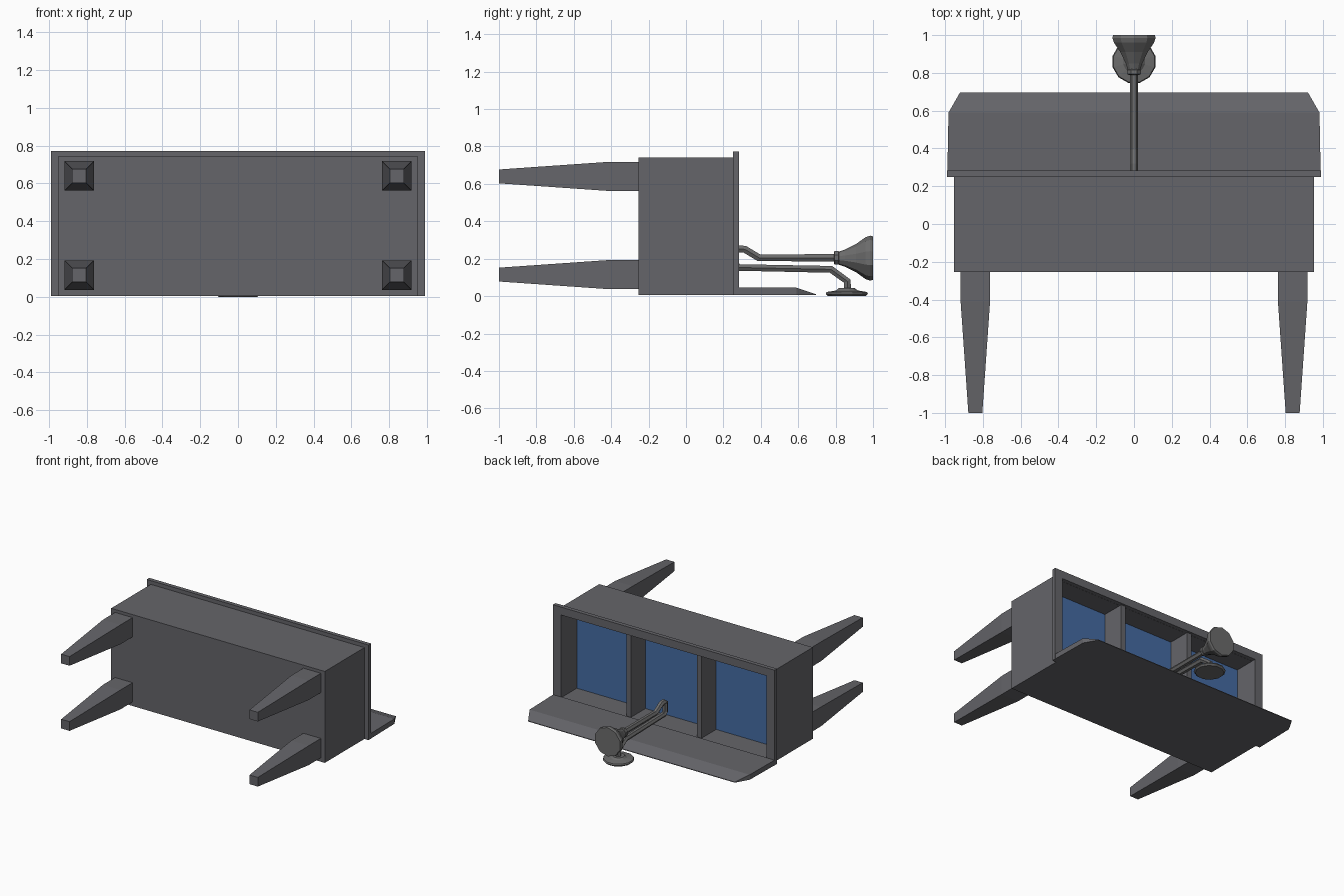
import bpy, bmesh, math
from mathutils import Vector, Matrix

if "Cube" in bpy.data.objects:
    bpy.data.objects.remove(bpy.data.objects["Cube"])


def material(name, rgb):
    m = bpy.data.materials.new(name)
    m.diffuse_color = (*rgb, 1)
    m.use_nodes = True
    m.node_tree.nodes["Principled BSDF"].inputs["Base Color"].default_value = m.diffuse_color
    return m


dark = material("dark_grey", (0.13, 0.13, 0.143))
metal = material("pipe_grey", (0.15, 0.15, 0.15))
blue = material("basin_blue", (0.06, 0.15, 0.37))


def finish(name, bm, mat):
    bmesh.ops.recalc_face_normals(bm, faces=bm.faces)
    me = bpy.data.meshes.new(name)
    bm.to_mesh(me)
    bm.free()
    ob = bpy.data.objects.new(name, me)
    bpy.context.collection.objects.link(ob)
    me.materials.append(mat)
    return ob


def add_box(bm, lo, hi):
    lo, hi = Vector(lo), Vector(hi)
    m = Matrix.Translation((lo + hi) / 2) @ Matrix.Diagonal((*(hi - lo), 1))
    bmesh.ops.create_cube(bm, size=1, matrix=m)


def box(name, lo, hi, mat=dark):
    bm = bmesh.new()
    add_box(bm, lo, hi)
    return finish(name, bm, mat)


def loft(name, rings, mat=dark):
    """Skin a list of equal-length point rings and cap both ends."""
    bm = bmesh.new()
    vs = [[bm.verts.new(p) for p in r] for r in rings]
    n = len(vs[0])
    for a, b in zip(vs, vs[1:]):
        for i in range(n):
            j = (i + 1) % n
            bm.faces.new((a[i], a[j], b[j], b[i]))
    bm.faces.new(vs[0])
    bm.faces.new(vs[-1])
    return finish(name, bm, mat)


def turned(name, profile, centre, axis, sides=10):
    """Lathe of (distance along axis, radius) pairs about the y or z axis."""
    rings = []
    for d, r in profile:
        ring = []
        for i in range(sides):
            t = math.tau * (i + 0.5) / sides
            c, s = r * math.cos(t), r * math.sin(t)
            off = (c, d, s) if axis == "y" else (c, s, d)
            ring.append(Vector(centre) + Vector(off))
        rings.append(ring)
    return loft(name, rings, metal)


# Hollow body, open towards +y
bm = bmesh.new()
add_box(bm, (-0.953, -0.255, 0.005), (0.953, 0.25, 0.742))
bm.faces.ensure_lookup_table()
top = max(bm.faces, key=lambda f: f.calc_center_median().y)
bmesh.ops.inset_region(bm, faces=[top], thickness=0.035, use_even_offset=True)
ext = bmesh.ops.extrude_discrete_faces(bm, faces=[top])["faces"][0]
bmesh.ops.translate(bm, verts=ext.verts, vec=(0, -0.19, 0))
finish("body", bm, dark)

# Rim around three sides of the opening
for s, side in ((-1, "left"), (1, "right")):
    xs = sorted((s * 0.918, s * 0.989))
    box(f"rim_{side}", (xs[0], 0.25, 0.005), (xs[1], 0.283, 0.772))
box("rim_long", (-0.918, 0.25, 0.708), (0.918, 0.283, 0.772))
box("rim_panel_side", (-0.918, 0.25, 0.005), (0.918, 0.28, 0.04))

# Compartment dividers and coloured basin floors
for x in (-0.305, 0.325):
    box("divider", (x - 0.02, 0.06, 0.04), (x + 0.02, 0.265, 0.71))
for x0, x1 in ((-0.918, -0.325), (-0.285, 0.305), (0.345, 0.918)):
    box("basin_floor", (x0, 0.058, 0.04), (x1, 0.08, 0.707), blue)


# Back panel with clipped corners and a sloped end
def panel_ring(hw, y, zt):
    return [(-hw, y, 0.005), (hw, y, 0.005), (hw, y, zt), (-hw, y, zt)]


loft("back_panel", [panel_ring(0.988, 0.28, 0.047),
                    panel_ring(0.982, 0.59, 0.045),
                    panel_ring(0.922, 0.695, 0.01)])

# Four tapered legs
for x in (-0.84, 0.84):
    for z in (0.115, 0.64):
        loft("leg", [[(x + a * h, y, z + b * h) for a, b in
                      ((-1, -1), (1, -1), (1, 1), (-1, 1))]
                     for y, h in ((-0.255, 0.078), (-0.41, 0.078), (-1.0, 0.037))])

# Bent pipe joining the flange to the bell
path = [(0.865, 0.025), (0.862, 0.08), (0.775, 0.143), (0.28, 0.153),
        (0.265, 0.17), (0.265, 0.24), (0.285, 0.253), (0.315, 0.25),
        (0.39, 0.205), (0.80, 0.205)]
cu = bpy.data.curves.new("pipe_path", "CURVE")
cu.dimensions = "3D"
cu.bevel_depth = 0.022
cu.bevel_resolution = 1
cu.use_fill_caps = True
cu.materials.append(metal)
sp = cu.splines.new("POLY")
sp.points.add(len(path) - 1)
for p, (y, z) in zip(sp.points, path):
    p.co = (0, y, z, 1)
sp.use_smooth = False
bpy.context.collection.objects.link(bpy.data.objects.new("pipe", cu))

# Collar, bell and flange
turned("collar", [(0.79, 0.032), (0.795, 0.04), (0.815, 0.04), (0.82, 0.032)],
       (0, 0, 0.205), "y", 8)
turned("bell", [(0.815, 0.034), (0.85, 0.046), (0.91, 0.076), (0.96, 0.112),
                (0.985, 0.12), (1.0, 0.116)], (0, 0, 0.203), "y")
turned("flange", [(0.0, 0.105), (0.012, 0.117), (0.022, 0.112), (0.03, 0.06),
                  (0.042, 0.045)], (0, 0.86, 0), "z", 12)
